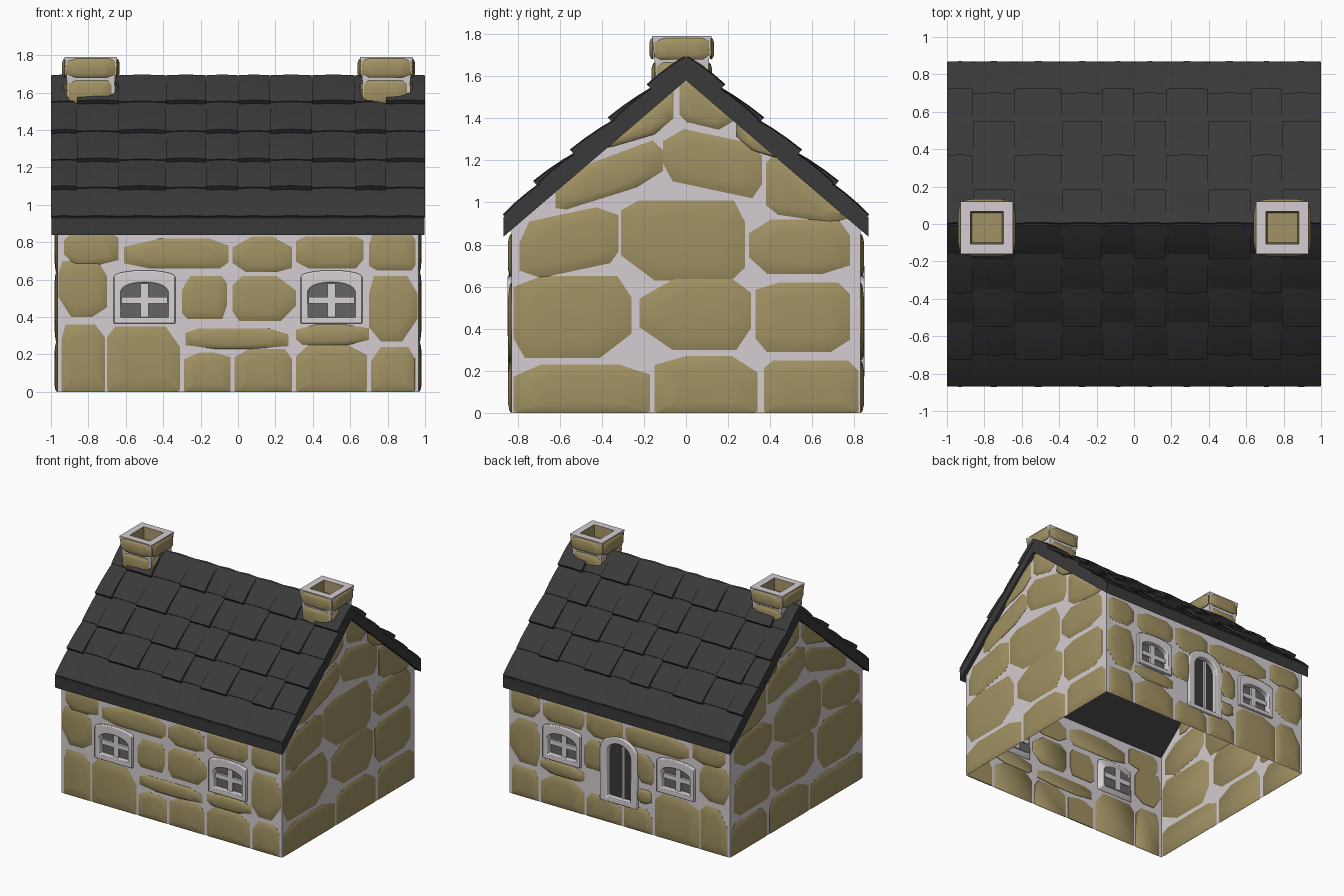
import bpy, bmesh, math, random
from mathutils import Vector

if "Cube" in bpy.data.objects:
    bpy.data.objects.remove(bpy.data.objects["Cube"])

random.seed(7)
HX, HY = 0.966, 0.829          # wall half sizes


def material(name, r, g, b):
    m = bpy.data.materials.new(name)
    m.diffuse_color = (r, g, b, 1)
    m.use_nodes = True
    m.node_tree.nodes["Principled BSDF"].inputs["Base Color"].default_value = m.diffuse_color
    return m


STONE = material("olive_stone", 0.355, 0.287, 0.125)
MORTAR = material("pale_mortar", 0.66, 0.605, 0.635)
SLATE = material("dark_slate", 0.041, 0.041, 0.042)
FRAME = material("light_frame", 0.68, 0.635, 0.655)
GLASS = material("grey_glass", 0.13, 0.13, 0.135)


def finish(name, bm, *mats, angle=50, bevel=0):
    bmesh.ops.recalc_face_normals(bm, faces=bm.faces)
    me = bpy.data.meshes.new(name)
    bm.to_mesh(me)
    bm.free()
    ob = bpy.data.objects.new(name, me)
    bpy.context.collection.objects.link(ob)
    for m in mats:
        me.materials.append(m)
    if bevel:
        mod = ob.modifiers.new("soft_edges", 'BEVEL')
        mod.width, mod.segments = bevel, 2
    bpy.ops.object.select_all(action='DESELECT')
    ob.select_set(True)
    bpy.context.view_layer.objects.active = ob
    bpy.ops.object.shade_smooth_by_angle(angle=math.radians(angle))
    return ob


def loft(bm, rings, closed=False, caps=True):
    """Skin a list of equal-length point rings."""
    vs = [[bm.verts.new(p) for p in r] for r in rings]
    n = len(vs[0])
    pairs = list(zip(vs, vs[1:])) + ([(vs[-1], vs[0])] if closed else [])
    for a, b in pairs:
        for i in range(n):
            bm.faces.new((a[i], a[(i + 1) % n], b[(i + 1) % n], b[i]))
    if caps and not closed:
        bm.faces.new(vs[0])
        bm.faces.new(vs[-1])


def side(axis, sign, half, cx=0, cy=0):
    """Map wall coordinates (along, height, outward) to the model."""
    if axis == 'y':
        return lambda u, z, d: (cx + u, cy + sign * (half + d), z)
    return lambda u, z, d: (cx + sign * (half + d), cy + u, z)


front, back = side('y', -1, HY), side('y', 1, HY)
right, left = side('x', 1, HX), side('x', -1, HX)


def roof_line(u):
    return 1.605 - 0.87 * abs(u)


def stone(bm, put, u0, u1, z0, z1, tilt=0, gable=False, cut=0.36):
    """Irregular eight-sided stone with a pillowed face."""
    w, h = u1 - u0, z1 - z0
    pts = []
    for sx, sz, flip in ((0, 0, 0), (1, 0, 1), (1, 1, 0), (0, 1, 1)):
        cu, cz = random.uniform(0.08, cut) * w, random.uniform(0.1, cut) * h
        if z0 <= 0 and sz == 0:
            cu, cz = 0.03 * w, 0.03 * h
        a = (u0 + sx * w, z0 + cz if sz == 0 else z1 - cz)
        b = (u0 + cu if sx == 0 else u1 - cu, z0 + sz * h)
        pts += [b, a] if flip else [a, b]
    cu, cz = (u0 + u1) / 2, (z0 + z1) / 2
    pts = [(u, max(0, z + tilt * (u - cu) / w * 2)) for u, z in pts]
    if gable:
        pts = [(u, min(z, roof_line(u))) for u, z in pts]
        cu, cz = sum(p[0] for p in pts) / 8, sum(p[1] for p in pts) / 8
    rings = [[put(cu + (u - cu) * s, cz + (z - cz) * s, d) for u, z in pts]
             for s, d in ((0.97, -0.003), (1, 0.003), (0.9, 0.01), (0.6, 0.016))]
    loft(bm, rings)


def arch(cx, w, z0, spring, rise, n=10):
    pts = [(cx - w / 2, z0), (cx + w / 2, z0)]
    return pts + [(cx + w / 2 * math.cos(math.pi * i / n),
                   spring + rise * math.sin(math.pi * i / n)) for i in range(n + 1)]


def window_hole(c):
    return arch(c, 0.25, 0.40, 0.535, 0.05)


DOOR_HOLE = arch(0, 0.21, 0.205, 0.555, 0.09)

# Mortar walls: an open-bottomed shell with two gables and cut openings
bm = bmesh.new()
box = [(-HX, 0), (HX, 0), (HX, 0.87), (-HX, 0.87)]
end = [(-HY, 0), (HY, 0), (HY, 0.87), (0, 1.6), (-HY, 0.87)]
holes = [window_hole(-0.5), window_hole(0.5)]
for put, loops in ((front, [box] + holes), (back, [box] + holes + [DOOR_HOLE]),
                   (right, [end]), (left, [end])):
    edges = []
    for loop in loops:
        vs = [bm.verts.new(put(u, z, 0)) for u, z in loop]
        edges += [bm.edges.new((vs[i - 1], vs[i])) for i in range(len(vs))]
    bmesh.ops.triangle_fill(bm, edges=edges, use_beauty=True)
bmesh.ops.remove_doubles(bm, verts=bm.verts, dist=0.001)
finish("mortar_walls", bm, MORTAR, angle=20)

# Stones of the long walls: left, right, bottom, top
LONG = [(-.945, -.71, 0, .36), (-.70, -.31, 0, .35), (-.29, -.04, 0, .21), (-.02, .29, 0, .23),
        (.31, .69, 0, .25), (.71, .945, 0, .24), (-.28, .27, .23, .34), (.31, .70, .25, .36),
        (.70, .96, .27, .62), (-.96, -.70, .40, .70), (-.30, -.06, .39, .62),
        (-.03, .31, .38, .62), (-.93, -.64, .68, .85), (-.61, -.05, .66, .82),
        (-.03, .29, .64, .83), (.31, .67, .66, .83), (.70, .95, .65, .85)]
bm = bmesh.new()
for s in LONG:
    stone(bm, front, *s)
finish("front_stones", bm, STONE)
bm = bmesh.new()
for u0, u1, z0, z1 in LONG:
    if u0 < 0.14 and u1 > -0.14:                     # room for the door
        if z0 < 0.1:
            z1 = min(z1, 0.19)
        elif z0 < 0.63:
            u0, u1 = (u0, -0.14) if u0 + u1 < 0 else (0.14, u1)
    stone(bm, back, u0, u1, z0, z1)
finish("back_stones", bm, STONE)

# Stones of the gables, the last number tilts the stone
GABLE = [(-.82, -.17, 0, .23, 0), (-.15, .34, 0, .27, 0), (.37, .82, 0, .25, 0),
         (-.82, -.26, .26, .65, 0), (-.22, .31, .30, .64, 0), (.33, .78, .29, .62, 0),
         (-.79, -.32, .67, .95, .05), (-.31, .28, .63, 1.01, 0), (.30, .78, .66, .92, 0),
         (-.62, -.11, 1.03, 1.23, .08), (-.11, .36, 1.06, 1.32, -.05),
         (.38, .78, .92, 1.20, -.03), (-.40, -.06, 1.30, 1.60, .05),
         (-.03, .22, 1.36, 1.60, -.03), (.24, .5, 1.23, 1.45, -.04)]
for name, put in (("right_gable_stones", right), ("left_gable_stones", left)):
    bm = bmesh.new()
    for s in GABLE:
        stone(bm, put, *s, gable=True, cut=0.32)
    finish(name, bm, STONE)


def slab(bm, put, pts, d0, d1):
    loft(bm, [[put(u, z, d) for u, z in pts] for d in (d0, d1)])


def opening(name, put, outer, inner, pane_mat, bars):
    # Raised surround with a deep reveal
    bm = bmesh.new()
    loft(bm, [[put(u, z, d) for u, z in pts] for pts, d in
              ((outer, -0.005), (outer, 0.02), (inner, 0.02), (inner, -0.036))], closed=True)
    finish(name + "_frame", bm, FRAME, bevel=0.008)
    # Recessed pane
    bm = bmesh.new()
    slab(bm, put, inner, -0.034, -0.029)
    finish(name + "_pane", bm, pane_mat)
    # Glazing or door bars, showing on both sides
    bm = bmesh.new()
    for u0, u1, z0, z1 in bars:
        slab(bm, put, [(u0, z0), (u1, z0), (u1, z1), (u0, z1)], -0.04, -0.012)
    finish(name + "_bars", bm, FRAME)


# Four windows and the back door
for wall, put in (("front", front), ("back", back)):
    for label, c in (("left", -0.5), ("right", 0.5)):
        opening(f"{wall}_{label}_window", put, arch(c, 0.33, 0.365, 0.615, 0.035),
                window_hole(c), GLASS,
                [(c - .022, c + .022, .40, .58), (c - .124, c + .124, .472, .508)])
opening("back_door", back, arch(0, 0.33, 0.17, 0.575, 0.125), DOOR_HOLE, SLATE,
        [(-0.03, -0.01, 0.21, 0.635)])

# Roof underside, eaves and verges
bm = bmesh.new()
profile = [(-.866, .838), (0, 1.58), (.866, .838), (.868, .93), (0, 1.668), (-.868, .93)]
loft(bm, [[(x, y, z) for y, z in profile] for x in (-0.997, 0.997)])
finish("roof_slab", bm, SLATE, angle=20)

# Slates: checkerboard of flat and lifted lower edges
COLS = [-1, -.86, -.64, -.385, -.17, 0, .17, .395, .625, .79, 1]
ROWS = [0, .15, .335, .515, .69, .863]
ridge, eave = Vector((0, 0, 1.668)), Vector((0, 0.868, 0.93))
down = (eave - ridge).normalized()
up = Vector((0, -down.z, down.y))
for label, sgn in (("back", 1), ("front", -1)):
    bm = bmesh.new()
    for j in range(5):
        for i in range(10):
            lift = (i + j) % 2
            v0 = ROWS[j] / down.y - 0.012
            v1 = ROWS[j + 1] / down.y + (0.014 * lift if j < 4 else 0)
            start = (0.022 if j == 0 else 0.006)
            low = 0.014 + 0.02 * lift if j < 4 else 0.006
            rings = []
            for k in range(4):                       # gently curved courses
                t = k / 3
                v = v0 + (v1 - v0) * t
                top = start + 0.006 * math.sin(math.pi * t) + t * (low - start)
                row = []
                for x, h in ((COLS[i], -0.004), (COLS[i + 1], -0.004), (COLS[i + 1], top),
                             ((COLS[i] + COLS[i + 1]) / 2, top + 0.006), (COLS[i], top)):
                    p = ridge + down * v + up * h
                    row.append((x, p.y * sgn, p.z))
                rings.append(row)
            loft(bm, rings)
    finish(label + "_roof_slates", bm, SLATE, angle=40)

# Chimneys: hollow mortar stack faced with stones
for label, cx in (("left", -0.787), ("right", 0.793)):
    cy = -0.02
    bm = bmesh.new()
    square = ((-1, -1), (1, -1), (1, 1), (-1, 1))
    loft(bm, [[(cx + a * r, cy + b * r, z) for a, b in square] for r, z in
              ((.122, 1.53), (.128, 1.66), (.134, 1.72), (.141, 1.79), (.088, 1.79), (.08, 1.70))])
    for f in bm.faces:
        c = f.calc_center_median()
        if max(abs(c.x - cx), abs(c.y - cy)) < 0.09 and c.z > 1.6:
            f.material_index = 1
    finish(label + "_chimney_stack", bm, MORTAR, STONE, angle=30)
    bm = bmesh.new()
    for axis in 'xy':
        for sgn in (-1, 1):
            stone(bm, side(axis, sgn, 0.127, cx, cy), -.12, .11, 1.535, 1.665, cut=0.2)
            stone(bm, side(axis, sgn, 0.137, cx, cy), -.13, .13, 1.68, 1.782, cut=0.2)
    finish(label + "_chimney_stones", bm, STONE)
